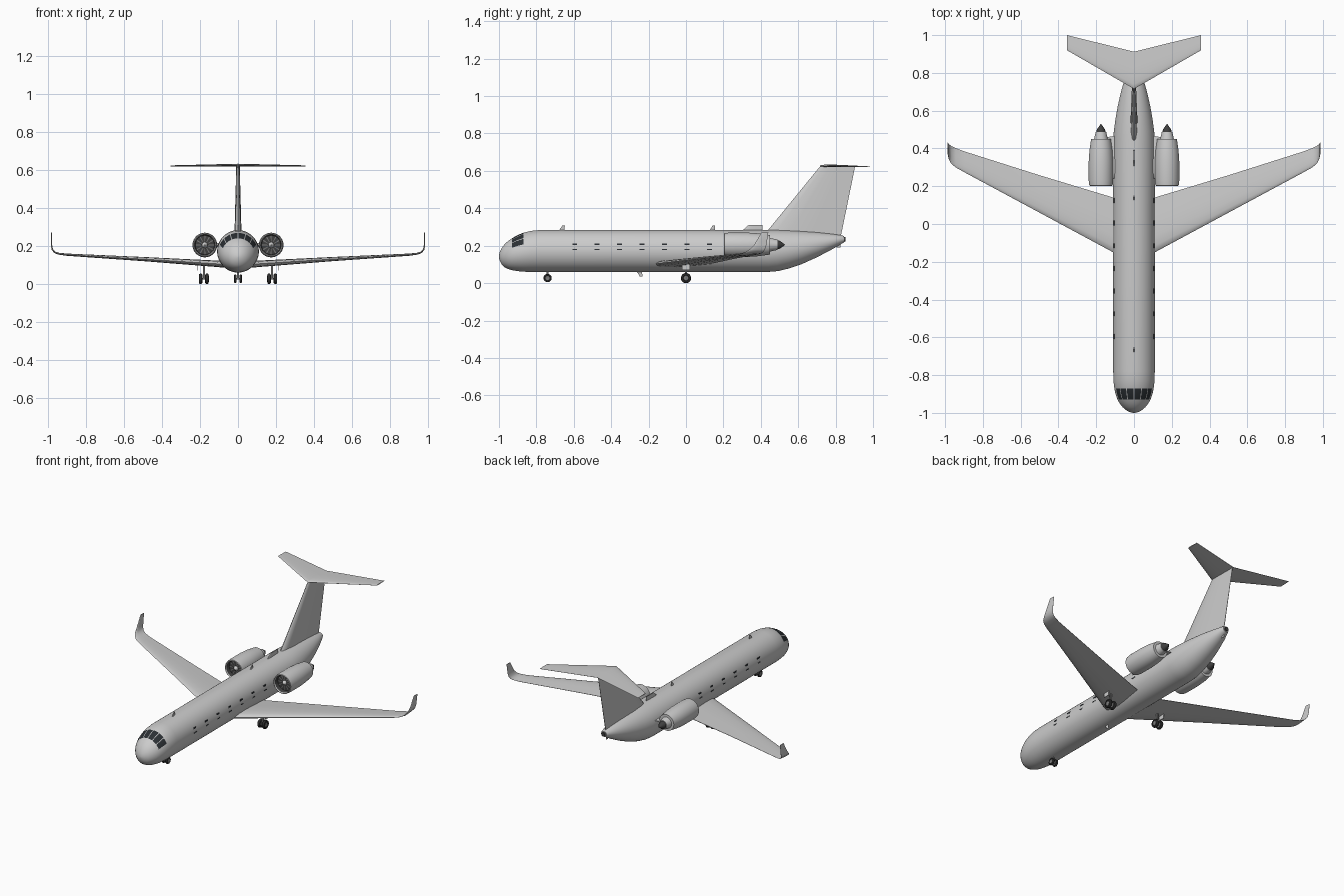
import bpy, bmesh, math
from mathutils import Vector, Matrix

if "Cube" in bpy.data.objects:
    bpy.data.objects.remove(bpy.data.objects["Cube"])


def material(name, r, g, b):
    m = bpy.data.materials.new(name)
    m.use_nodes = True
    m.diffuse_color = (r, g, b, 1)
    m.node_tree.nodes["Principled BSDF"].inputs["Base Color"].default_value = (r, g, b, 1)
    return m


PAINT = material("light_grey_paint", 0.6, 0.6, 0.6)
GLASS = material("dark_glass", 0.025, 0.03, 0.035)
METAL = material("dark_metal", 0.05, 0.05, 0.05)
RUBBER = material("black_rubber", 0.025, 0.025, 0.025)
STEEL = material("mid_grey_steel", 0.2, 0.2, 0.2)


def finish(name, bm, mats, mirror=False, smooth=True, angle=35):
    bmesh.ops.recalc_face_normals(bm, faces=bm.faces)
    mesh = bpy.data.meshes.new(name)
    bm.to_mesh(mesh)
    bm.free()
    obj = bpy.data.objects.new(name, mesh)
    bpy.context.collection.objects.link(obj)
    for m in mats:
        mesh.materials.append(m)
    if smooth:
        bpy.ops.object.select_all(action='DESELECT')
        obj.select_set(True)
        bpy.context.view_layer.objects.active = obj
        bpy.ops.object.shade_smooth_by_angle(angle=math.radians(angle))
    if mirror:
        obj.modifiers.new("Mirror", 'MIRROR')
    return obj


def loft(bm, loops, rule=None, caps=True):
    """Skin closed loops of equal length; rule(row, column) gives a material index."""
    rings = [[bm.verts.new(p) for p in loop] for loop in loops]
    n = len(rings[0])
    for i in range(len(rings) - 1):
        for j in range(n):
            k = (j + 1) % n
            f = bm.faces.new((rings[i][j], rings[i][k], rings[i + 1][k], rings[i + 1][j]))
            f.material_index = rule(i, j) if rule else 0
    if caps:
        bm.faces.new(rings[0])
        bm.faces.new(rings[-1])


def ring(cx, y, cz, rx, rz, n):
    step = 2 * math.pi / n
    return [(cx + rx * math.cos((j - 0.5) * step), y, cz + rz * math.sin((j - 0.5) * step))
            for j in range(n)]


def lathe(name, cx, cz, profile, mats, rule=None, mirror=True, n=48):
    bm = bmesh.new()
    loft(bm, [ring(cx, y, cz, r, r, n) for y, r in profile], rule)
    return finish(name, bm, mats, mirror)


# Airfoil outline: (fraction of chord, fraction of thickness)
FOIL = [(0, 0), (0.03, 0.25), (0.12, 0.42), (0.3, 0.5), (0.6, 0.34), (1, 0.04),
        (1, -0.04), (0.6, -0.34), (0.3, -0.5), (0.12, -0.42), (0.03, -0.25)]


def surface(name, sections, mirror=True):
    """Section: x, z, leading y, trailing y, thickness, bank angle (90 stands upright)."""
    bm = bmesh.new()
    loops = []
    for x, z, front, back, thick, bank in sections:
        a = math.radians(bank)
        loops.append([(x - math.sin(a) * t * thick, front + c * (back - front),
                       z + math.cos(a) * t * thick) for c, t in FOIL])
    loft(bm, loops)
    return finish(name, bm, [PAINT], mirror, angle=50)


def box(bm, centre, size):
    bmesh.ops.create_cube(bm, size=1, matrix=Matrix.Translation(Vector(centre))
                          @ Matrix.Diagonal((*size, 1)))


# Fuselage: y, half width, bottom z, top z
stations = [(-1, 0.004, 0.139, 0.147), (-0.996, 0.022, 0.12, 0.165), (-0.985, 0.043, 0.099, 0.188),
            (-0.97, 0.06, 0.085, 0.208), (-0.95, 0.076, 0.075, 0.226), (-0.93, 0.087, 0.069, 0.24),
            (-0.9, 0.098, 0.064, 0.257), (-0.87, 0.104, 0.061, 0.269), (-0.83, 0.109, 0.06, 0.279),
            (-0.78, 0.11, 0.06, 0.284), (0.44, 0.11, 0.06, 0.284), (0.49, 0.107, 0.064, 0.284),
            (0.55, 0.099, 0.078, 0.282), (0.62, 0.087, 0.102, 0.278), (0.7, 0.069, 0.138, 0.272),
            (0.78, 0.046, 0.18, 0.263), (0.83, 0.028, 0.209, 0.256), (0.845, 0.02, 0.217, 0.252)]


def cockpit_panes(row, col):
    # Six panes with a narrow post between neighbours
    k = col - 10
    return int(stations[row][0] in (-0.93, -0.9) and 0 <= k < 53 and k % 9 != 8)


bm = bmesh.new()
loft(bm, [ring(0, y, (lo + hi) / 2, w, (hi - lo) / 2, 144) for y, w, lo, hi in stations],
     cockpit_panes)
finish("fuselage", bm, [PAINT, GLASS])
lathe("tail_exhaust", 0, 0.234, [(0.84, 0.014), (0.853, 0.012)], [METAL], mirror=False, n=24)

# Cabin windows: dark upper and lower edge strips
bm = bmesh.new()
for i in range(7):
    y = -0.595 + i * 0.12
    box(bm, (0.1035, y, 0.207), (0.006, 0.026, 0.009))
    box(bm, (0.1085, y, 0.18), (0.006, 0.026, 0.005))
finish("cabin_windows", bm, [GLASS], mirror=True, smooth=False)

# Wings with upswept winglets
surface("wing", [(0, 0.098, -0.2, 0.11, 0.038, 0), (0.11, 0.106, -0.15, 0.14, 0.034, 0),
                 (0.5, 0.131, 0.06, 0.258, 0.022, 4), (0.9, 0.154, 0.275, 0.385, 0.012, 5),
                 (0.945, 0.159, 0.3, 0.402, 0.01, 15), (0.968, 0.167, 0.32, 0.413, 0.009, 35),
                 (0.98, 0.182, 0.343, 0.423, 0.008, 65), (0.984, 0.205, 0.365, 0.43, 0.007, 83),
                 (0.985, 0.27, 0.403, 0.44, 0.005, 90)])

# T-tail
surface("tail_fin", [(0, 0.22, 0.39, 0.82, 0.04, 90), (0, 0.285, 0.44, 0.835, 0.036, 90),
                     (0, 0.628, 0.72, 0.905, 0.018, 90)], mirror=False)
surface("tailplane", [(0, 0.627, 0.715, 0.912, 0.014, 0), (0.355, 0.623, 0.92, 1, 0.005, 0)])

# Engines
EX, EZ = 0.175, 0.205
lathe("engine_nacelle", EX, EZ,
      [(0.235, 0.05), (0.208, 0.054), (0.202, 0.058), (0.205, 0.062), (0.23, 0.065),
       (0.33, 0.065), (0.39, 0.061), (0.45, 0.052), (0.45, 0.036), (0.488, 0.028)],
      [PAINT, METAL], lambda row, col: int(row == 0))
lathe("engine_fan", EX, EZ, [(0.232, 0.052), (0.23, 0.014)], [METAL, STEEL],
      lambda row, col: int(col % 4 == 0))
lathe("engine_spinner", EX, EZ, [(0.232, 0.016), (0.222, 0.012), (0.212, 0.002)], [PAINT], n=24)
lathe("exhaust_cone", EX, EZ, [(0.485, 0.025), (0.5, 0.022), (0.53, 0.001)], [METAL], n=32)
surface("engine_pylon", [(0.08, 0.205, 0.24, 0.47, 0.022, 0), (0.14, 0.205, 0.24, 0.46, 0.022, 0)])

# Aerials: base z, tip z, base front, base back, tip front, tip back
for name, z0, z1, a, b, c, d in [("front_aerial", 0.28, 0.307, -0.68, -0.65, -0.662, -0.648),
                                 ("middle_aerial", 0.28, 0.307, 0.125, 0.155, 0.142, 0.156),
                                 ("dorsal_aerial", 0.28, 0.311, 0.3, 0.41, 0.335, 0.41),
                                 ("belly_aerial", 0.064, 0.036, -0.265, -0.235, -0.247, -0.233),
                                 ("tail_skid", 0.215, 0.19, 0.79, 0.825, 0.805, 0.825)]:
    surface(name, [(0, z0, a, b, 0.008, 90), (0, z1, c, d, 0.005, 90)], mirror=False)


def wheel(name, x, y, z, radius, width):
    """Tyre with a rounded shoulder and a pale hub on each side."""
    w = width / 2
    bm = bmesh.new()
    profile = [(-w * 0.8, radius * 0.5), (-w, radius * 0.6), (-w * 0.8, radius * 0.92),
               (-w * 0.4, radius), (w * 0.4, radius), (w * 0.8, radius * 0.92),
               (w, radius * 0.6), (w * 0.8, radius * 0.5)]
    loft(bm, [[(x + dx, y + q[0], z + q[2]) for q in ring(0, 0, 0, r, r, 28)]
              for dx, r in profile])
    for f in bm.faces:
        f.material_index = int(len(f.verts) > 4)
    finish(name, bm, [RUBBER, STEEL], mirror=True)


# Landing gear
wheel("nose_wheel", 0.014, -0.74, 0.027, 0.022, 0.014)
wheel("inner_main_wheel", 0.164, 0, 0.027, 0.027, 0.02)
wheel("outer_main_wheel", 0.197, 0, 0.027, 0.027, 0.02)
bm = bmesh.new()
box(bm, (0, -0.74, 0.048), (0.008, 0.01, 0.045))
box(bm, (0, -0.74, 0.027), (0.026, 0.008, 0.008))
finish("nose_gear_strut", bm, [STEEL], smooth=False)
bm = bmesh.new()
box(bm, (0.18, 0, 0.067), (0.01, 0.012, 0.08))
box(bm, (0.18, 0, 0.027), (0.03, 0.01, 0.01))
finish("main_gear_strut", bm, [STEEL], mirror=True, smooth=False)
bm = bmesh.new()
box(bm, (0.212, 0, 0.088), (0.004, 0.045, 0.034))
finish("main_gear_door", bm, [PAINT], mirror=True, smooth=False)
